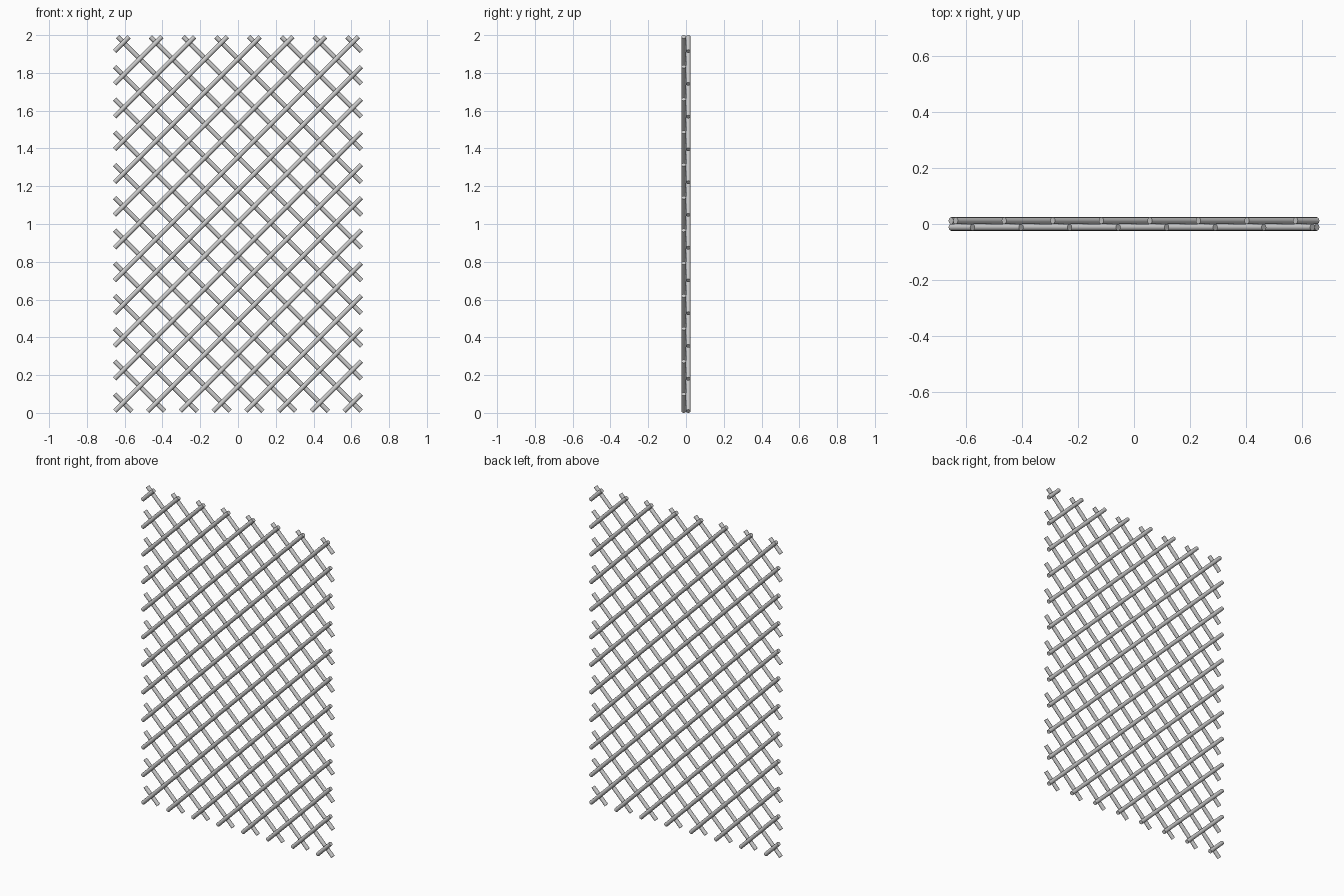
import bpy, bmesh, math
from mathutils import Vector, Matrix

if "Cube" in bpy.data.objects:
    bpy.data.objects.remove(bpy.data.objects["Cube"])

R = 0.0122            # bar radius
D = 0.1734            # spacing between parallel bars, measured along x
X = 0.6535            # limit of bar end centres in x
Z0, Z1 = 0.0086, 1.9914
C0 = 1.354            # height where a reference bar crosses x = 0


def lattice_layer(name, slope, y):
    """One layer of parallel diagonal round bars, trimmed to the panel rectangle."""
    bm = bmesh.new()
    for k in range(-15, 16):
        c = C0 + k * D    # bar line: z = c + slope * x
        xa, xb = sorted(((Z0 - c) * slope, (Z1 - c) * slope))
        xa, xb = max(xa, -X), min(xb, X)
        if xb - xa < 0.03:
            continue
        a = Vector((xa, y, c + slope * xa))
        b = Vector((xb, y, c + slope * xb))
        m = Matrix.Translation((a + b) / 2) @ Matrix.Rotation(slope * math.pi / 4, 4, 'Y')
        bmesh.ops.create_cone(bm, cap_ends=True, segments=12, radius1=R, radius2=R,
                              depth=(b - a).length, matrix=m)
    me = bpy.data.meshes.new(name)
    bm.to_mesh(me)
    bm.free()
    ob = bpy.data.objects.new(name, me)
    bpy.context.collection.objects.link(ob)
    bpy.ops.object.select_all(action='DESELECT')
    ob.select_set(True)
    bpy.context.view_layer.objects.active = ob
    bpy.ops.object.shade_smooth_by_angle(angle=math.radians(40))


# front bars rise to the right, back bars fall to the right
lattice_layer("front_lattice_bars", 1, -R * 0.98)
lattice_layer("back_lattice_bars", -1, R * 0.98)
